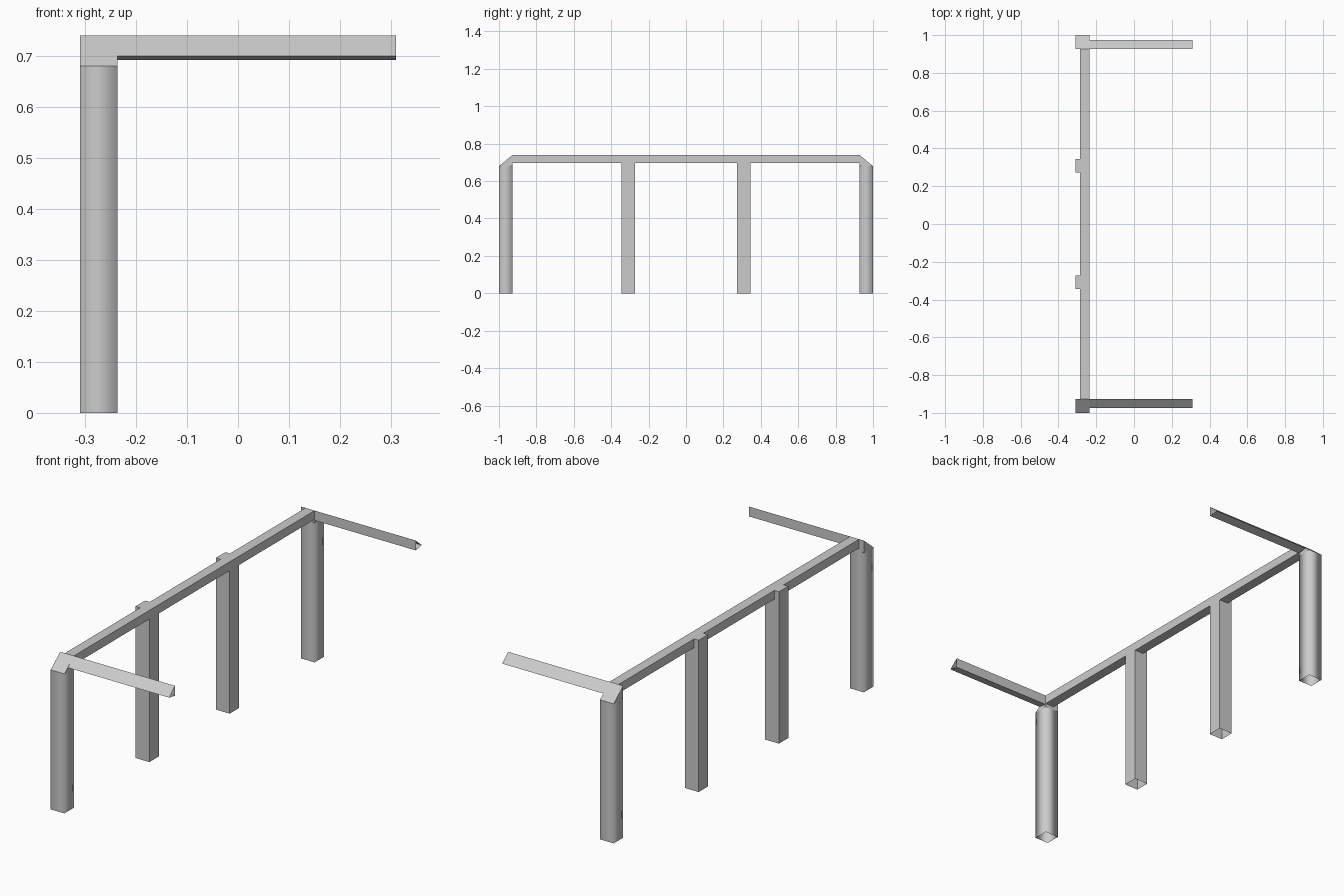
import bpy, bmesh
from mathutils import Vector

cube = bpy.data.objects.get("Cube")
if cube:
    bpy.data.objects.remove(cube, do_unlink=True)

GREY = (0.6, 0.6, 0.6, 1.0)
mat = bpy.data.materials.new("plain grey")
mat.use_nodes = True
mat.diffuse_color = GREY
mat.node_tree.nodes["Principled BSDF"].inputs["Base Color"].default_value = GREY


def prism(name, profile, axis, lo, hi, open_dirs=(), smooth=False):
    """Extrude a profile along x or y, then remove faces that look along open_dirs."""
    bm = bmesh.new()

    def place(p, t):
        return (t, p[0], p[1]) if axis == "x" else (p[0], t, p[1])

    ends = [[bm.verts.new(place(p, t)) for p in profile] for t in (lo, hi)]
    for ring in ends:
        bm.faces.new(ring)
    n = len(profile)
    for i in range(n):
        j = (i + 1) % n
        bm.faces.new((ends[0][i], ends[0][j], ends[1][j], ends[1][i]))
    bmesh.ops.recalc_face_normals(bm, faces=bm.faces)
    bm.normal_update()
    gone = [f for f in bm.faces if any(f.normal.dot(Vector(d)) > 0.99 for d in open_dirs)]
    bmesh.ops.delete(bm, geom=gone, context="FACES")
    for f in bm.faces:
        f.smooth = smooth
    mesh = bpy.data.meshes.new(name)
    bm.to_mesh(mesh)
    bm.free()
    mesh.materials.append(mat)
    obj = bpy.data.objects.new(name, mesh)
    bpy.context.collection.objects.link(obj)
    return obj


DOWN, UP, LEFT = (0, 0, -1), (0, 0, 1), (1, 0, 0)
BACK, FACE, END = -0.31, -0.236, 0.31      # x limits of posts and arms
BEAM_X, BEAM_Z = -0.285, 0.697             # back and underside of the beam
TOP, SHOULDER = 0.74, 0.68
INNER, OUTER = 0.927, 1.0                  # y limits of the end posts

# Long beam between the end posts
prism("long_beam", [(BEAM_X, BEAM_Z), (FACE, BEAM_Z), (FACE, TOP), (BEAM_X, TOP)],
      "y", -INNER, INNER)

for s, side in ((-1, "front"), (1, "rear")):
    # End post: open tube with soft shading
    prism(side + "_end_post",
          [(s * INNER, 0), (s * OUTER, 0), (s * OUTER, SHOULDER), (s * INNER, SHOULDER)],
          "x", BACK, FACE, (DOWN, UP), smooth=True)

    # Sloped cap on the end post
    prism(side + "_post_cap",
          [(s * INNER, SHOULDER), (s * OUTER, SHOULDER), (s * INNER, TOP)],
          "x", BACK, FACE, (DOWN,))

    # Triangular arm, hollow at its free end
    prism(side + "_arm",
          [(s * INNER, 0.692), (s * 0.973, 0.70), (s * INNER, TOP)],
          "x", FACE, END, (LEFT,))

    # Middle post, notched around the beam and open underneath
    prism(side + "_middle_post",
          [(BACK, 0), (FACE, 0), (FACE, BEAM_Z), (BEAM_X, BEAM_Z), (BEAM_X, TOP), (BACK, TOP)],
          "y", s * 0.273, s * 0.345, (DOWN,))
